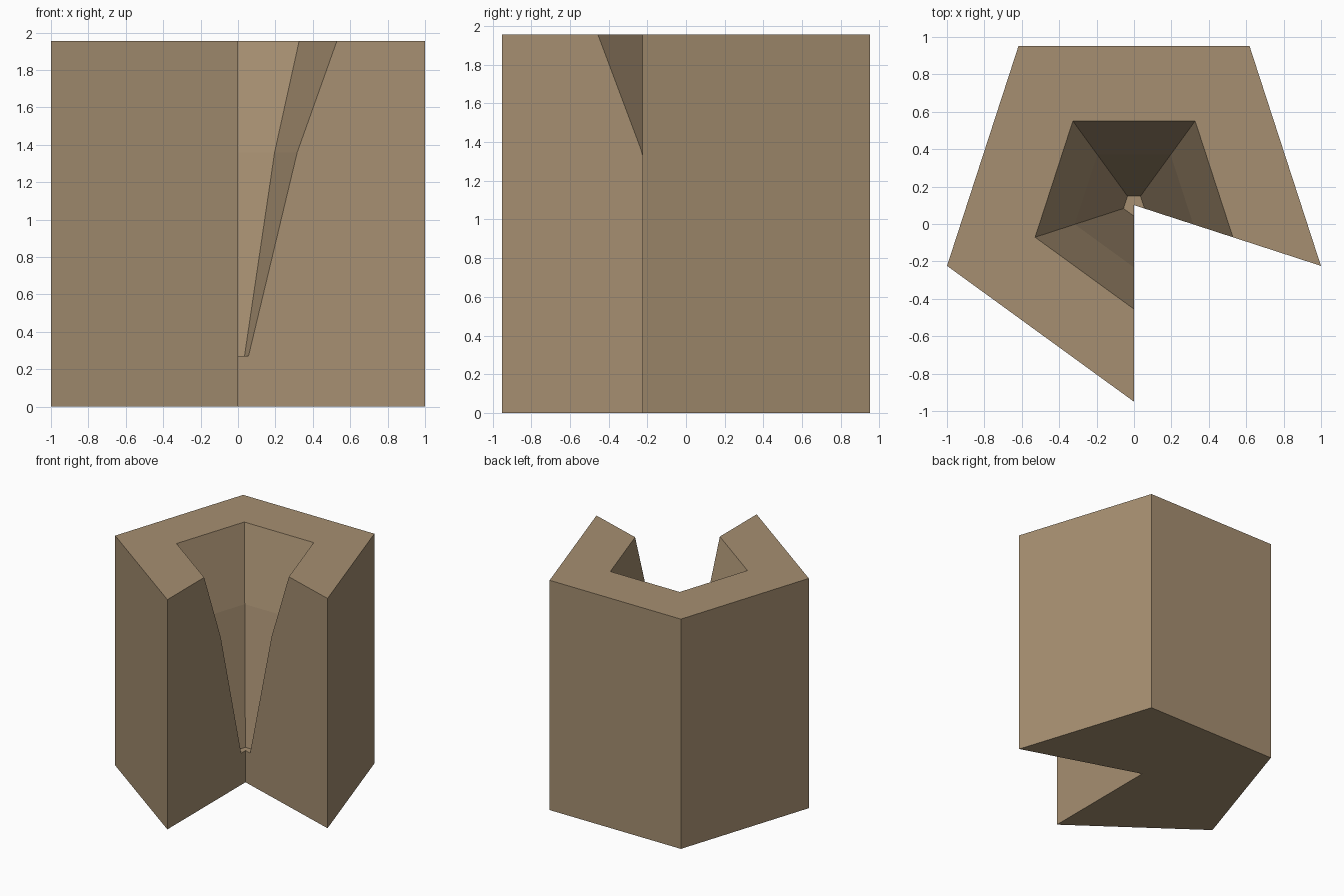
import bpy, bmesh, math

if "Cube" in bpy.data.objects:
    bpy.data.objects.remove(bpy.data.objects["Cube"])

CENTER_Y = 0.101
# Half cross-section (radius, height): outer wall, rim, two-step tapered hollow, small floor
PROFILE = [(0, 0), (1.051, 0), (1.051, 1.955), (0.556, 1.955),
           (0.333, 1.36), (0.059, 0.27), (0, 0.27)]
# Four of the five pentagon sectors; the front right one is left open
ANGLES = [math.radians(a) for a in (-18, 54, 126, 198, 270)]

clay = bpy.data.materials.new("clay_brown")
clay.diffuse_color = (0.38, 0.275, 0.165, 1)
clay.use_nodes = True
clay.node_tree.nodes["Principled BSDF"].inputs["Base Color"].default_value = clay.diffuse_color

bm = bmesh.new()
poles = {i: bm.verts.new((0, CENTER_Y, z)) for i, (r, z) in enumerate(PROFILE) if r == 0}
rings = [[poles[i] if r == 0 else
          bm.verts.new((r * math.cos(a), CENTER_Y + r * math.sin(a), z))
          for i, (r, z) in enumerate(PROFILE)] for a in ANGLES]

# Walls, rim, hollow, floor and base
for a, b in zip(rings, rings[1:]):
    for i in range(len(PROFILE) - 1):
        bm.faces.new(dict.fromkeys([a[i], b[i], b[i + 1], a[i + 1]]))

# Flat cut faces on both sides of the opening
bm.faces.new(rings[0])
bm.faces.new(rings[-1][::-1])
bmesh.ops.recalc_face_normals(bm, faces=bm.faces)

mesh = bpy.data.meshes.new("cutaway_block")
bm.to_mesh(mesh)
bm.free()
mesh.materials.append(clay)
block = bpy.data.objects.new("cutaway_block", mesh)
bpy.context.collection.objects.link(block)
